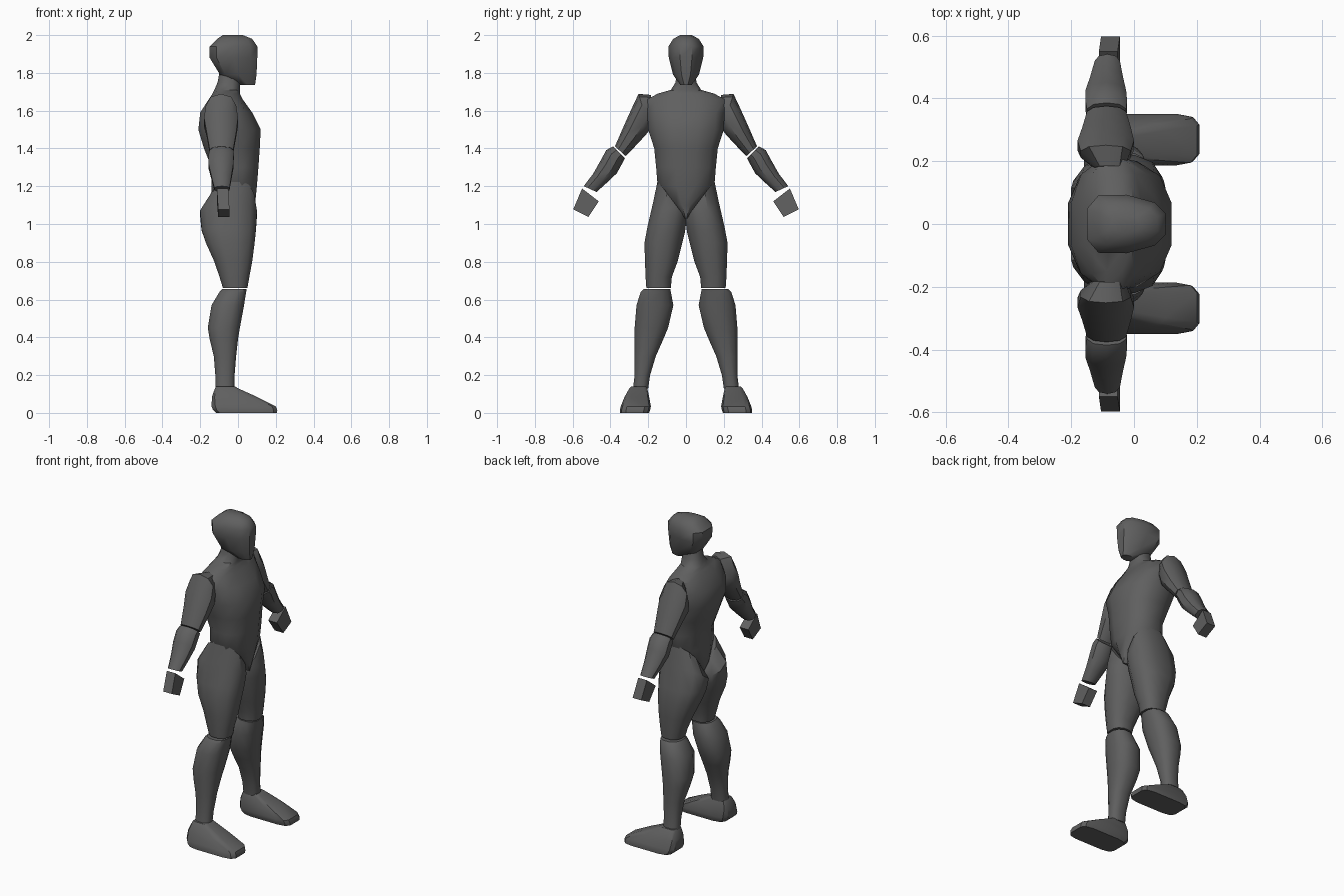
import bpy, bmesh, math

grey = bpy.data.materials.new("dark grey")
grey.diffuse_color = (0.115, 0.115, 0.115, 1)


def spow(v, e):
    return math.copysign(abs(v) ** e, v)


def loft(name, rings, sides=12, square=2.4, taper=0.0, side=1, angle=40):
    """Skin rings given as (inner y, z, outer y, z, back x, front x)."""
    bm = bmesh.new()
    step = 2 * math.pi / sides
    unit = [(spow(math.cos((i + .5) * step), 2 / square),
             spow(math.sin((i + .5) * step), 2 / square)) for i in range(sides)]
    m = max(u for u, v in unit)
    loops = []
    for y0, z0, y1, z1, x0, x1 in rings:
        loop = []
        for u, v in unit:
            u, v = u / m, v / m
            w = v * (1 - taper * u)
            loop.append(bm.verts.new((
                (x0 + x1) / 2 + u * (x1 - x0) / 2,
                side * ((y0 + y1) / 2 + w * (y1 - y0) / 2),
                (z0 + z1) / 2 + w * (z1 - z0) / 2)))
        loops.append(loop)
    for a, b in zip(loops, loops[1:]):
        for i in range(sides):
            j = (i + 1) % sides
            bm.faces.new((a[i], a[j], b[j], b[i]))
    bm.faces.new(loops[0])
    bm.faces.new(loops[-1])
    bmesh.ops.recalc_face_normals(bm, faces=bm.faces)
    mesh = bpy.data.meshes.new(name)
    bm.to_mesh(mesh)
    bm.free()
    mesh.materials.append(grey)
    ob = bpy.data.objects.new(name, mesh)
    bpy.context.collection.objects.link(ob)
    bpy.ops.object.select_all(action='DESELECT')
    ob.select_set(True)
    bpy.context.view_layer.objects.active = ob
    bpy.ops.object.shade_smooth_by_angle(angle=math.radians(angle))


def level(rows):
    """Centred horizontal rings from (z, half width, back x, front x)."""
    return [(-w, z, w, z, a, b) for z, w, a, b in rows]


def flat(rows):
    """Off-centre horizontal rings from (z, inner y, outer y, back x, front x)."""
    return [(y0, z, y1, z, a, b) for z, y0, y1, a, b in rows]


# Torso with V-shaped hips and neck
loft("torso", level([
    (1.03, .008, -.12, .08), (1.10, .065, -.145, .09), (1.20, .15, -.14, .10),
    (1.30, .158, -.14, .108), (1.40, .168, -.18, .115), (1.50, .20, -.21, .12),
    (1.59, .205, -.20, .075), (1.66, .205, -.155, .025), (1.69, .15, -.135, .01),
    (1.71, .08, -.125, .01), (1.75, .055, -.108, .01), (1.82, .05, -.095, .01)]))

# Head, narrower toward the face
loft("head", level([
    (1.735, .028, .015, .09), (1.79, .066, -.095, .098), (1.88, .088, -.15, .102),
    (1.94, .09, -.15, .102), (1.98, .065, -.11, .075), (2.0, .03, -.08, .025)]),
    sides=10, square=2.8, taper=.2)

for s, tag in ((1, "left"), (-1, "right")):
    # Thigh with a slanted hip line
    loft("thigh_" + tag, [
        (.0, 1.03, .15, 1.23, -.14, .085), (.0, 1.0, .175, 1.11, -.2, .1),
        (.005, .96, .205, .98, -.193, .095), (.02, .9, .22, .9, -.17, .088),
        (.045, .8, .217, .8, -.125, .075), (.075, .72, .214, .72, -.098, .06),
        (.08, .662, .21, .662, -.08, .05)], side=s)
    # Lower leg with calf bulge
    loft("calf_" + tag, flat([
        (.655, .083, .225, -.085, .046), (.64, .08, .24, -.098, .043),
        (.57, .067, .262, -.14, .032), (.45, .095, .272, -.16, .01),
        (.39, .12, .272, -.15, 0), (.30, .16, .272, -.128, -.01),
        (.20, .19, .272, -.12, -.018), (.13, .2, .28, -.12, -.02)]), side=s)
    # Wedge foot
    loft("foot_" + tag, flat([
        (0, .195, .35, -.115, .207), (.015, .19, .35, -.132, .208),
        (.035, .186, .345, -.14, .2), (.085, .195, .325, -.138, .1),
        (.13, .205, .3, -.122, 0), (.14, .21, .29, -.115, -.015)]),
        square=5, side=s, angle=35)
    # Shoulder and upper arm
    loft("upper_arm_" + tag, [
        (.17, 1.52, .185, 1.68, -.125, -.03), (.195, 1.5, .25, 1.685, -.17, -.01),
        (.21, 1.48, .29, 1.6, -.18, 0), (.245, 1.44, .335, 1.5, -.165, -.01),
        (.32, 1.36, .375, 1.41, -.15, -.025)], sides=10, side=s)
    # Forearm
    loft("forearm_" + tag, [
        (.325, 1.35, .385, 1.41, -.15, -.025), (.335, 1.33, .42, 1.39, -.155, -.022),
        (.368, 1.27, .45, 1.335, -.155, -.025), (.42, 1.22, .49, 1.265, -.14, -.035),
        (.475, 1.17, .54, 1.2, -.125, -.045)], sides=10, side=s)
    # Block hand
    loft("hand_" + tag, [
        (.462, 1.12, .55, 1.188, -.112, -.052), (.517, 1.037, .597, 1.077, -.105, -.045)],
        sides=4, side=s)
